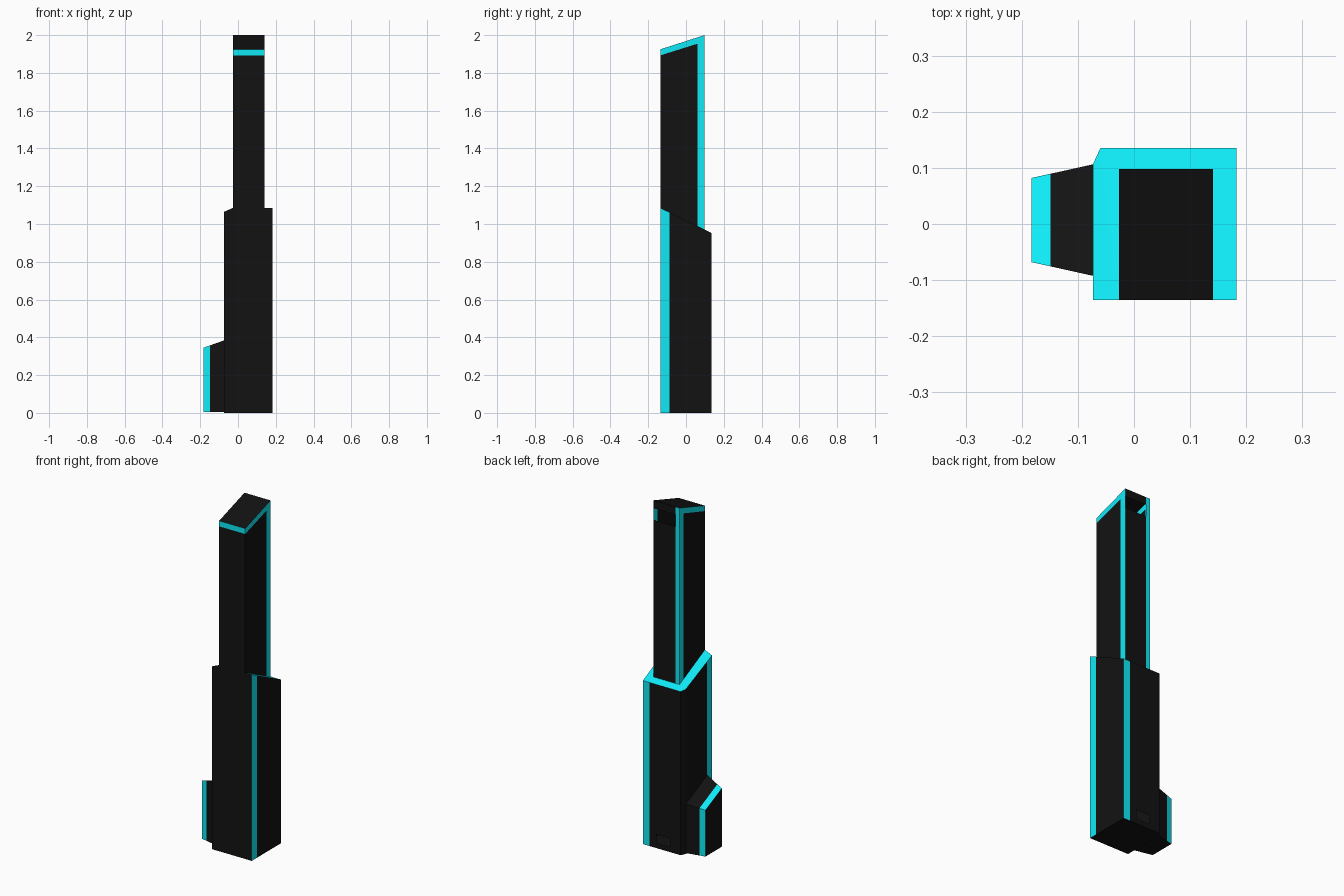
import bpy, bmesh
from mathutils import Vector

if "Cube" in bpy.data.objects:
    bpy.data.objects.remove(bpy.data.objects["Cube"])

def material(name, col):
    m = bpy.data.materials.new(name)
    m.diffuse_color = (*col, 1)
    m.use_nodes = True
    m.node_tree.nodes["Principled BSDF"].inputs["Base Color"].default_value = m.diffuse_color
    return m

BLACK = material("black_panel", (0.006, 0.006, 0.006))
CYAN = material("cyan_trim", (0.005, 0.82, 0.92))
X, Y, Z = Vector((1, 0, 0)), Vector((0, 1, 0)), Vector((0, 0, 1))

def plane(a, b, c):
    """Point and upward normal of the plane through three points."""
    a, b, c = Vector(a), Vector(b), Vector(c)
    n = (b - a).cross(c - a).normalized()
    return a, (n if n.z > 0 else -n)

def cut(bm, co, no, clear=False):
    bmesh.ops.bisect_plane(bm, geom=bm.verts[:] + bm.edges[:] + bm.faces[:], dist=1e-5,
                           plane_co=co, plane_no=no, clear_outer=clear)

def tower(name, outline, z0, roofs, seams, is_trim, is_hole=None):
    """Upright prism trimmed by roof planes, split along seams, then painted."""
    bm = bmesh.new()
    lo = [bm.verts.new((x, y, z0)) for x, y in outline]
    hi = [bm.verts.new((x, y, 3)) for x, y in outline]
    bm.faces.new(lo)
    for i in range(len(lo)):
        j = (i + 1) % len(lo)
        bm.faces.new((lo[i], lo[j], hi[j], hi[i]))
    for co, no in roofs:
        cut(bm, co, no, True)
        bmesh.ops.holes_fill(bm, edges=bm.edges[:], sides=0)
    bmesh.ops.recalc_face_normals(bm, faces=bm.faces[:])
    for co, no in seams:
        cut(bm, co, no)
    bm.normal_update()
    for f in bm.faces:
        f.material_index = int(is_trim(f.calc_center_median(), f.normal))
    if is_hole:
        gone = [f for f in bm.faces if is_hole(f.calc_center_median(), f.normal)]
        bmesh.ops.delete(bm, geom=gone, context='FACES')
    me = bpy.data.meshes.new(name)
    bm.to_mesh(me)
    bm.free()
    me.materials.append(BLACK)
    me.materials.append(CYAN)
    ob = bpy.data.objects.new(name, me)
    bpy.context.collection.objects.link(ob)

# Lower tower: glowing sloped roof, edge strips, small vent at the back
def lower_trim(c, n):
    if n.z > 0.3:
        return True
    if abs(n.x) > 0.95:
        return c.y < -0.088
    return n.y > 0.95 and c.x > 0.14

tower("lower_tower",
      [(-0.073, -0.135), (0.183, -0.135), (0.183, 0.135), (-0.06, 0.135), (-0.073, 0.107)], 0,
      [plane((0, -0.135, 1.085), (0.1, -0.135, 1.085), (0, 0.135, 0.953)),
       plane((-0.027, -0.135, 1.085), (-0.073, -0.135, 1.065), (-0.06, 0.135, 0.953))],
      [(-0.088 * Y, Y), (0.14 * X, X), (0.01 * X, X), (0.095 * X, X), (0.03 * Z, Z), (0.08 * Z, Z)],
      lower_trim,
      lambda c, n: n.y > 0.95 and 0.01 < c.x < 0.095 and 0.03 < c.z < 0.08)

# Upper tower: slanted roof with trim band below it, open window at the back
band = plane((0, -0.135, 1.893), (0.1, -0.135, 1.893), (0, 0.098, 1.966))

def upper_trim(c, n):
    above = (c - band[0]).dot(band[1]) > 0
    if abs(n.x) > 0.9:
        return above or c.y > 0.06
    if n.y < -0.9:
        return above
    return n.y > 0.9 and c.x < 0

tower("upper_tower",
      [(-0.027, -0.135), (0.141, -0.135), (0.141, 0.098), (-0.027, 0.098)], 0.9,
      [plane((0, -0.135, 1.925), (0.1, -0.135, 1.925), (0, 0.098, 2.0))],
      [band, (0.06 * Y, Y), (0 * X, X), (1.885 * Z, Z), (1.955 * Z, Z)],
      upper_trim,
      lambda c, n: n.y > 0.9 and c.x > 0 and 1.885 < c.z < 1.955)

# Side annex: tapered block on the left with a glowing outer rim
tower("side_annex",
      [(-0.183, -0.068), (-0.07, -0.093), (-0.07, 0.107), (-0.183, 0.082)], 0.005,
      [plane((-0.183, -0.068, 0.345), (-0.07, -0.093, 0.385), (-0.183, 0.082, 0.275))],
      [(-0.149 * X, X)],
      lambda c, n: c.x < -0.149 and n.x > -0.9 and n.z > -0.9)
